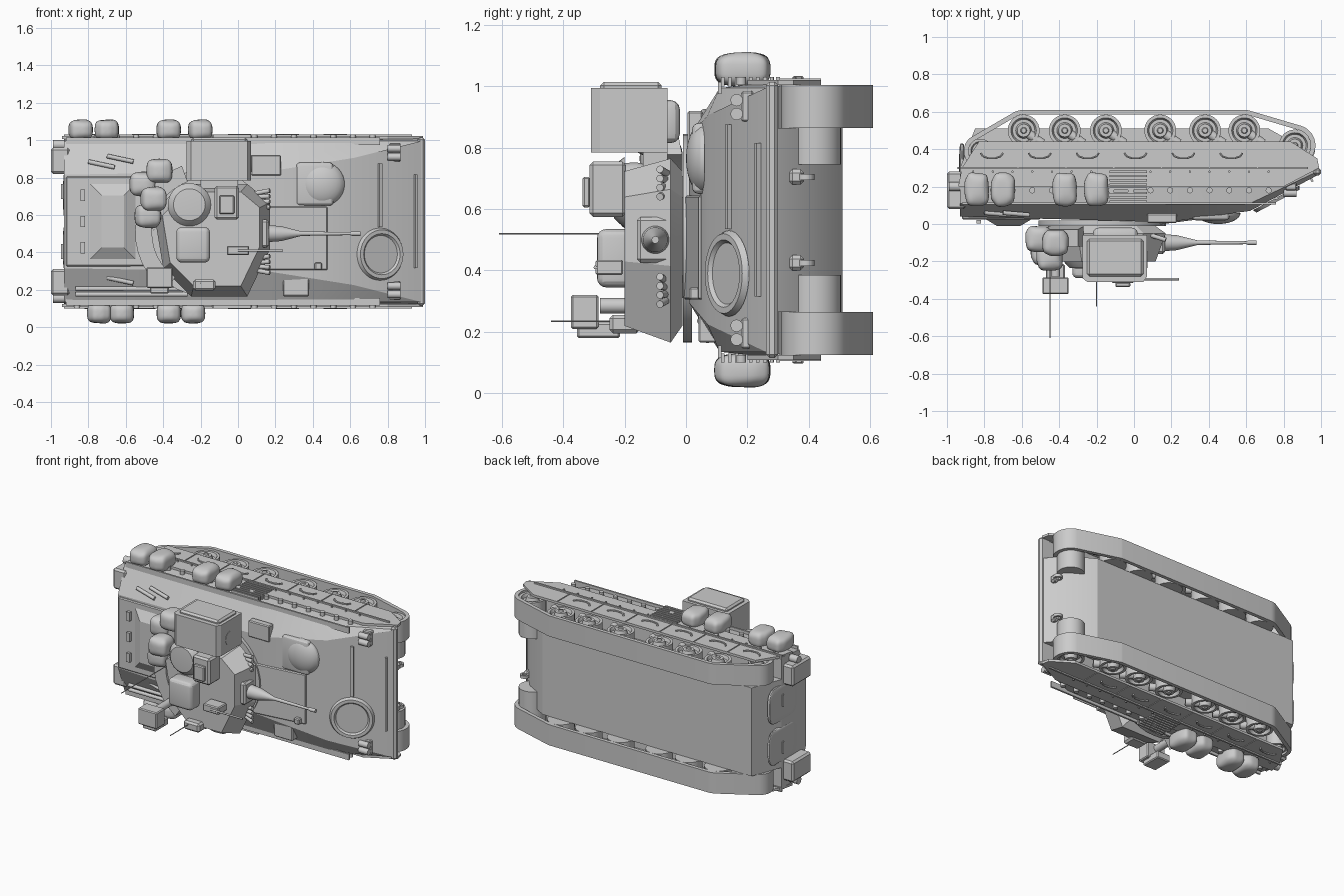
import bpy, bmesh, math, random
from mathutils import Vector, Matrix

random.seed(4)
if "Cube" in bpy.data.objects:
    bpy.data.objects.remove(bpy.data.objects["Cube"])

shade = (.6, .6, .6, 1)
grey = bpy.data.materials.new("plain grey")
grey.use_nodes = True
grey.diffuse_color = shade
grey.node_tree.nodes["Principled BSDF"].inputs["Base Color"].default_value = shade

# Main levels and half-widths; parts are made as (forward, lateral, up)
NOSE, TAIL = .98, -.93
DECK, SILL, SKIRT, KEEL = -.11, -.3, -.44, -.51
SIDE, SHOULDER, BELLY, TRACK = .45, .43, .3, .14
ROOF = .2
FINE, SOFT, ROUND = .006, .012, .03
FORWARD, UP = Vector((1, 0, 0)), Vector((0, 0, 1))
# The finished vehicle lies on its side
LAY = Matrix.Translation((0, 0, .565)) @ Matrix.Rotation(math.pi / 2, 4, 'X')
parts = []


def finish(name, bm, placement=Matrix()):
    bmesh.ops.remove_doubles(bm, verts=bm.verts, dist=FINE / 1000)
    bmesh.ops.recalc_face_normals(bm, faces=bm.faces)
    bm.transform(LAY @ placement)
    mesh = bpy.data.meshes.new(name)
    bm.to_mesh(mesh)
    bm.free()
    mesh.materials.append(grey)
    part = bpy.data.objects.new(name, mesh)
    bpy.context.collection.objects.link(part)
    parts.append(part)


def box(name, at, size, bevel=0, segments=1, turn=Matrix()):
    bm = bmesh.new()
    bmesh.ops.create_cube(bm, size=1, matrix=Matrix.Diagonal((*size, 1)))
    if bevel:
        bmesh.ops.bevel(bm, geom=bm.edges[:], offset=bevel, segments=segments, profile=.5, affect='EDGES')
    finish(name, bm, Matrix.Translation(at) @ turn)


def loft(name, rings, closed=False):
    bm = bmesh.new()
    loops = [[bm.verts.new(point) for point in ring] for ring in rings]
    pairs = list(zip(loops, loops[1:]))
    if closed:
        pairs.append((loops[-1], loops[0]))
    else:
        bm.faces.new(loops[0])
        bm.faces.new(loops[-1])
    for low, high in pairs:
        for i in range(len(low)):
            bm.faces.new((low[i - 1], low[i], high[i], high[i - 1]))
    finish(name, bm)


def prism(name, outline, start, end):
    loft(name, [[(x, lateral, up) for x, up in outline] for lateral in (start, end)])


def lathe(name, profile, at, axis, steps=32):
    bm = bmesh.new()
    verts = [bm.verts.new((radius, 0, height)) for radius, height in profile]
    edges = [bm.edges.new(pair) for pair in zip(verts, verts[1:])]
    bmesh.ops.spin(bm, geom=verts + edges, cent=(0, 0, 0), axis=UP, angle=math.tau, steps=steps)
    aim = Vector(axis).to_track_quat('Z', 'Y').to_matrix().to_4x4()
    finish(name, bm, Matrix.Translation(at) @ aim)


def rod(name, at, along, radius, steps=18):
    length = Vector(along).length
    lathe(name, [(0, 0), (radius, 0), (radius, length), (0, length)], at, along, steps)


def bag(name, at, size, roundness=.65):
    bm = bmesh.new()
    bmesh.ops.create_uvsphere(bm, u_segments=36, v_segments=24, radius=1)
    phase = random.uniform(0, math.tau)
    for v in bm.verts:
        lump = 1 + .04 * math.sin(5 * v.co.x + phase) * math.cos(4 * v.co.z + phase)
        v.co = [math.copysign(abs(t) ** roundness, t) * extent / 2 * lump for t, extent in zip(v.co, size)]
    finish(name, bm, Matrix.Translation(at))


def spread(start, end, count):
    return [start + (end - start) * i / (count - 1) for i in range(count)]


# Hull: roof edge, shoulder and sill at stations along the length
rings = []
for x, half, roof in ((TAIL, .25, -.04), (.18, .27, -.01), (.62, .34, -.07), (NOSE, SHOULDER, -.26)):
    right = [(x, half, roof), (x, SHOULDER, min(DECK, roof - .02)), (x, SIDE, SILL)]
    rings.append(right + [(x, -lateral, up) for x, lateral, up in reversed(right)])
loft("upper_hull", rings)
prism("lower_hull", [(TAIL, SILL), (-.85, KEEL), (.72, KEEL), (.88, -.42), (NOSE, SILL)], -BELLY, BELLY)
box("nose_strip", at=(NOSE, 0, -.28), size=(.04, 2 * SIDE, .04), bevel=SOFT)

# Running gear: the track is wrapped tightly around four circles
WHEELS = (-.59, -.37, -.15, .14, .38, .59)
SPROCKET, IDLER = (.86, -.42), (-.82, -.39)
WRAP = [(*SPROCKET, .11), (*IDLER, .09), (WHEELS[0], -.5, .11), (WHEELS[-1], -.5, .11)]


def track_outline(inset):
    points = []
    for angle in spread(0, math.tau, 61)[1:]:
        c, s = math.cos(angle), math.sin(angle)
        x, up, radius = max(WRAP, key=lambda wrap: wrap[0] * c + wrap[1] * s + wrap[2])
        points.append((x + (radius - inset) * c, up + (radius - inset) * s))
    return points


def wheel(name, hub, radius, side):
    steps = [(1, 0), (1, .9), (.8, .9), (.7, .75), (.5, .75), (.4, .95), (.2, .95), (.15, 1), (0, 1)]
    profile = [(0, 0)] + [(radius * r, TRACK * h) for r, h in steps]
    lathe(name, profile, (hub[0], side * BELLY, hub[1]), (0, side, 0))


for side in (1, -1):
    inner, outer = side * BELLY, side * (BELLY + TRACK)
    loft("track", [[(x, lateral, up) for x, up in track_outline(inset)]
                   for lateral, inset in ((inner, 0), (outer, 0), (outer, .025), (inner, .025))], closed=True)
    for x in WHEELS:
        wheel("road_wheel", (x, -.5), .085, side)
        rod("swing_arm", (x, side * .4, -.5), (.1, 0, .07), .025)
    wheel("drive_sprocket", SPROCKET, .085, side)
    wheel("idler_wheel", IDLER, .065, side)
    rod("final_drive", (SPROCKET[0], side * .18, SPROCKET[1]), (0, side * TRACK, 0), .085, steps=32)

    # Side skirt with rails, seams, steps and bolts
    prism("side_skirt", [(-.94, -.2), (-.92, SILL), (-.83, SKIRT), (.84, SKIRT), (NOSE, -.35), (.99, SILL), (.8, -.2)],
          outer, side * (SIDE + FINE))
    box("skirt_rail", at=(0, side * SIDE, SILL), size=(1.86, .03, SOFT))
    box("fender_rail", at=(-.08, side * SHOULDER, DECK), size=(1.68, .04, SOFT))
    for x in spread(-.62, .66, 6):
        box("skirt_seam", at=(x, side * SIDE, -.37), size=(FINE, .02, TRACK))
        arc = [Vector((x - TRACK + .06 * math.cos(a), side * (SIDE + SOFT), .03 * math.sin(a) - .38))
               for a in spread(0, math.pi, 6)]
        for start, end in zip(arc, arc[1:]):
            rod("skirt_step", start, end - start, FINE, steps=6)
    for x in spread(-.86, .72, 16):
        rod("skirt_bolt", (x, outer, -.18), (0, side * .025, 0), .016)
        rod("rail_bolt", (x, outer, -.28), (0, side * .025, 0), FINE)
    for up in spread(-.12, -.28, 8):
        box("grille_slat", at=(-.03, side * SIDE, up), size=(.2, ROUND, SOFT))

    # Tail bins, lamps, tow points and rear doors
    box("rear_bin", at=(-.95, side * .325, -.18), size=(.1, TRACK, ROOF), bevel=SOFT)
    rod("rear_lamp", (-.99, side * .41, -.2), FORWARD * .07, .025)
    for lateral in (.345, .39):
        rod("headlamp", (.8, side * lateral, -.165), FORWARD * .07, .02)
    box("lamp_guard", at=(.84, side * .37, -.2), size=(.06, .1, .04), bevel=FINE)
    box("tow_lug", at=(.94, side * TRACK, -.36), size=(.04, .05, .05), bevel=SOFT)
    hook = [(.016, -.01), (.028, -.01), (.028, .01), (.016, .01)]
    lathe("tow_hook", hook + hook[:1], (.94, side * TRACK, -.39), (0, 1, 0))
    bag("rear_door", at=(-.92, side * TRACK, -.28), size=(.03, .24, .3), roundness=.5)
    rod("door_handle", (-.94, side * .12, SILL), (0, side * .08, 0), FINE)

    # Soft packs hung along each side
    packs = (-.84, -.7, -.37, -.2) if side > 0 else (-.74, -.62, -.37, -.24)
    for x in packs:
        bag("side_pack", at=(x, side * .49, -.185), size=(.13, .11, .18))

# Rear deck with a raised, bevelled cargo hatch
box("rear_roof_plate", at=(-.71, 0, -.035), size=(.42, .48, .02), bevel=FINE)
loft("cargo_hatch", [[(i * width - .67, j * (width + .08), up) for i, j in ((1, 1), (-1, 1), (-1, -1), (1, -1))]
                     for width, up in ((.13, -ROUND), (.06, SOFT))])
for lateral in spread(-TRACK, TRACK, 3):
    box("hatch_latch", at=(-.83, lateral, -SOFT), size=(.025, .06, .02))
for lateral in (-.36, -.39):
    rod("stowed_pole", (-.87, lateral, -.07), FORWARD * .6, SOFT)
for x, lateral in ((-.8, .32), (-.7, .35), (-.7, -.3)):
    rod("stowed_tool", (x, lateral, -.06), (TRACK, -ROUND, SOFT), SOFT)

# Front deck and glacis
slope = Matrix.Rotation(math.radians(28), 4, 'Y')
ring = [(0, 0), (0, .008), (.1, .008), (.11, .02), (.13, .02), (.14, 0)]
lathe("glacis_hatch_ring", ring, (.76, -.175, -.14), slope @ UP, steps=40)
box("glacis_bar", at=(.76, TRACK, -.14), size=(.02, .34, .02), turn=slope)
box("glacis_edge_bar", at=(.95, 0, -.235), size=(SOFT, .5, .02), turn=slope)
box("engine_panel", at=(.27, -.09, -.025), size=(.42, .34, .02), bevel=FINE, turn=Matrix.Rotation(.13, 4, 'Y'))
box("engine_box", at=(.31, -.34, -.07), size=(TRACK, .12, .06), bevel=FINE)
box("driver_cowl", at=(.41, .2, -.06), size=(.2, .23, .08), bevel=.02, segments=3)
dome = [(.12 * math.cos(a), .06 * math.sin(a)) for a in spread(0, math.pi / 2, 8)]
lathe("driver_hatch", dome, (SIDE, .2, -.06), UP)
box("vent_box", at=(.15, BELLY, -ROUND), size=(.16, .11, .05), bevel=FINE)
box("periscope", at=(SHOULDER, -.24, -ROUND), size=(.04, .04, .04), bevel=FINE)

# Turret: one plan outline, drawn in at the ring and at the roof
plan = [(.05, .2), (.17, .1), (.17, -.15), (.05, -.4), (-.25, -.4), (-.4, -.25), (-.45, .05), (-.3, .2)]
middle = Vector((-.17, -.06, 0))
loft("turret_body", [[middle.lerp((*point, 0), scale) + UP * up for point in plan]
                     for scale, up in ((.84, SOFT), (1, .05), (.84, ROOF))])
rod("turret_ring", middle - UP * .02, UP * ROUND, .34, steps=40)

# Gun and smoke tubes
barrel = [(0, 0), (.05, 0), (.04, .13), (SOFT, .24), (.008, .5), (SOFT, .51), (SOFT, .555), (0, .555)]
lathe("gun", barrel, (.1, -.065, .1), FORWARD)
box("mantlet", at=(.12, -.065, .1), size=(.09, .15, .12), bevel=SOFT)
for lateral in (.12, -.23):
    for shift in spread(-ROUND, ROUND, 4):
        rod("smoke_tube", (.09, lateral + shift, .06), (.08, shift / 2, .025), SOFT)

# Launcher box on the turret side
prism("launcher_box", [(-.275, .06), (-.275, .29), (-.25, .31), (.05, .31), (.07, .28), (.07, .06)], .22, .43)
box("launcher_lid", at=(-.1, SHOULDER, .18), size=(.3, .04, ROOF), bevel=SOFT)
box("launcher_foot", at=(-.1, .32, .06), size=(.24, .14, .08), bevel=ROUND, segments=3)
rod("launcher_port", (.06, .31, .19), FORWARD * SOFT, .045, steps=32)
box("launcher_mount", at=(-.1, .2, .1), size=(.2, .08, .08))

# Turret roof fittings
lid = [(0, .04), (.085, .035), (.1, .02), (.115, 0), (0, 0)]
lathe("commander_hatch", lid, (-.26, .09, ROOF), UP)
box("gunner_hatch", at=(-.24, -.125, ROOF + ROUND), size=(.18, .19, .12), bevel=ROUND, segments=4)
box("roof_sight", at=(-.06, .1, ROOF + .055), size=(.13, .18, .12), bevel=SOFT)
box("sight_hood", at=(-.06, .09, ROOF + .125), size=(.08, .1, .025), bevel=FINE)
box("gun_cradle", at=(0, -.155, ROOF + .05), size=(.12, .05, .09), bevel=FINE)
rod("roof_gun", (0, -.155, ROOF + .095), FORWARD * .24, FINE)
box("side_sight", at=(-.18, -.34, ROOF), size=(.12, .06, .1), bevel=SOFT)
rod("tall_antenna", (-.45, -.045, .1), UP * .51, .003, steps=6)
rod("short_antenna", (-.2, -.33, ROOF), UP * .24, .003, steps=6)
rod("sensor_mast", (-.42, -.28, ROUND), UP * .25, .025)
box("sensor_box", at=(-.42, -.3, .33), size=(TRACK, .11, .09), bevel=FINE)
box("sensor_base", at=(-.42, -.36, .285), size=(.1, .05, TRACK), bevel=FINE)

# Stowage basket curving around the turret rear, with packs
basket = ((.29, SOFT), (.38, ROUND), (.38, .12), (.29, .12))
loft("stowage_basket", [[middle + Matrix.Rotation(angle, 3, 'Z') @ Vector((radius, 0, up)) for radius, up in basket]
                        for angle in spread(math.radians(110), math.radians(235), 14)])
for spot in ((-.48, .03, .15), (-.42, .27, .1), (-.51, .2, .08), (-.45, .12, .18)):
    bag("turret_pack", at=spot, size=(.14, .13, .14))

# Smooth shading with sharp edges kept
bpy.ops.object.select_all(action='DESELECT')
for part in parts:
    part.select_set(True)
bpy.context.view_layer.objects.active = parts[0]
bpy.ops.object.shade_smooth_by_angle(angle=math.radians(21))
